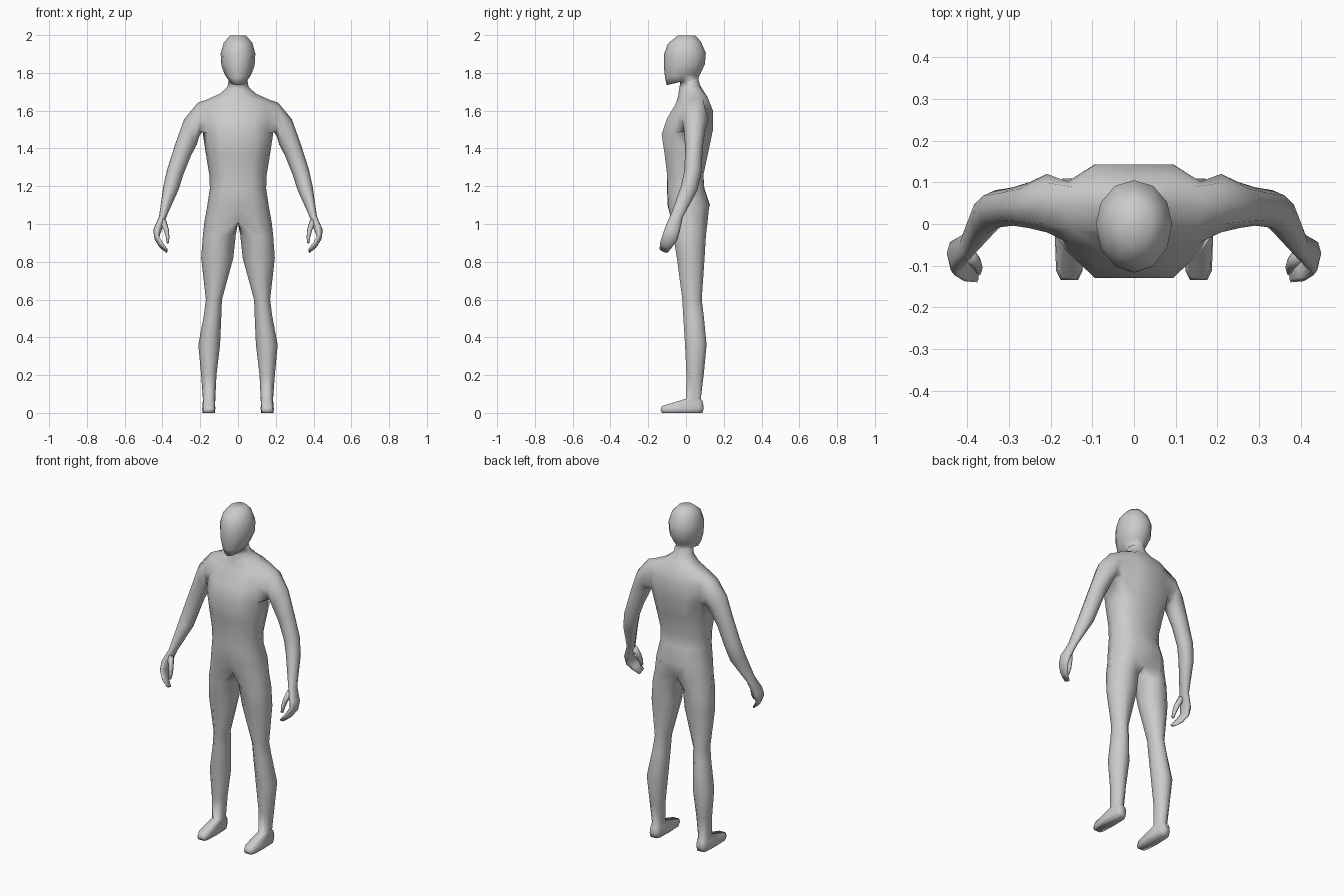
import bpy, bmesh
from math import sin, cos, radians, copysign

bm = bmesh.new()
V = bm.verts.new


def bridge(a, b, closed=True):
    n = len(a)
    for i in range(n if closed else n - 1):
        j = (i + 1) % n
        bm.faces.new((a[i], a[j], b[j], b[i]))


# head and torso, half sections from front centre round the side to back centre
# z front, z back, y front, y back, half width, y of widest point, roundness
body_rows = [
    (1.997, 1.997, -.045, .05, .042, .0, .87),
    (1.955, 1.967, -.096, .078, .075, .0, .87),
    (1.90, 1.905, -.116, .105, .092, .0, .87),
    (1.83, 1.845, -.117, .10, .088, .0, .87),
    (1.775, 1.80, -.111, .078, .069, -.01, .87),
    (1.735, 1.78, -.102, .068, .046, -.02, .87),
    (1.755, 1.765, -.03, .066, .05, .02, .87),
    (1.715, 1.735, -.036, .075, .056, .02, .87),
    (1.675, 1.70, -.042, .095, .095, .04, .92),
    (1.635, 1.67, -.055, .115, .17, .05, 1),
    (1.56, 1.60, -.10, .143, .185, .04, 1),
    (1.475, 1.50, -.129, .143, .188, .03, 1),
    (1.36, 1.38, -.112, .118, .17, .01, 1),
    (1.26, 1.26, -.10, .092, .152, .0, 1),
    (1.19, 1.19, -.10, .097, .149, .0, .98),
    (1.10, 1.10, -.098, .127, .162, .01, .97),
    (1.02, 1.00, -.082, .118, .178, .015, .95),
]


def half_section(zf, zb, yf, yb, w, ys, k):
    m = .5 + .1 * (k > .9)
    out = []
    for fx, fy in ((0, -1), (.5, -k), (.86, -m), (1, 0), (.86, m), (.5, k), (0, 1)):
        y = ys + (ys - yf if fy < 0 else yb - ys) * fy
        out.append(V((fx * w, y, zf + (zb - zf) * (y - yf) / (yb - yf))))
    return out


rows = [half_section(*r) for r in body_rows]
bm.faces.new(rows[0])
for a, b in zip(rows, rows[1:]):
    bridge(a, b, False)

# leg and foot: z front, z back, x inner, x outer, y front, y back, squareness
leg_rows = [
    (.94, .94, .012, .186, -.072, .11, 1),
    (.82, .82, .025, .195, -.052, .102, 1),
    (.60, .60, .085, .17, -.022, .086, 1),
    (.52, .52, .088, .18, -.018, .096, 1),
    (.36, .36, .095, .21, -.008, .112, 1),
    (.20, .20, .114, .195, .0, .096, 1),
    (.075, .075, .12, .186, -.002, .08, .9),
    (.036, .06, .121, .187, -.13, .092, .45),
    (.015, .025, .12, .19, -.137, .096, .45),
    (.0, .0, .123, .187, -.13, .09, .45),
]
hip = rows[-1]
hip[0].co.y, hip[6].co.y = -.055, .085
prev = hip + [V((0, y, 1.005)) for y in (.05, .015, -.02)]
for zf, zb, x0, x1, yf, yb, p in leg_rows:
    ring = []
    for i in range(10):
        t = radians(36 * (i - 3))
        c, s = (copysign(abs(q) ** p, q) for q in (cos(t), sin(t)))
        ring.append(V(((x0 + x1) / 2 + c * (x1 - x0) / 2,
                       (yf + yb) / 2 + s * (yb - yf) / 2,
                       zf + (zb - zf) * (s + 1) / 2)))
    bridge(prev, ring)
    prev = ring
bm.faces.new(prev)


# arm rings from outer point, inner point, y, y radius, forward tilt
def arm_ring(xo, zo, xi, zi, y, r, tilt):
    ring = []
    for j in range(8):
        c, s = cos(radians(45 * j)), sin(radians(45 * j))
        ring.append(V(((xo + xi) / 2 + (xo - xi) / 2 * c, y - r * s,
                       (zo + zi) / 2 + (zo - zi) / 2 * c + tilt * r * s)))
    return ring


def limb(data, start):
    prev = start
    for d in data:
        ring = arm_ring(*d)
        if prev:
            bridge(prev, ring)
        else:
            bm.faces.new(ring)
        prev = ring
    bm.faces.new(prev)


# open the shoulder and grow the arm out of it
r0, r1, r2 = rows[9:12]
bmesh.ops.delete(bm, geom=[r1[3]], context='VERTS')
hole = [r0[3], r0[2], r1[2], r2[2], r2[3], r2[4], r1[4], r0[4]]
limb([
    (.213, 1.642, .205, 1.465, .05, .07, 0),
    (.285, 1.555, .218, 1.42, .045, .055, 0),
    (.33, 1.43, .25, 1.36, .042, .046, 0),
    (.375, 1.29, .29, 1.26, .036, .045, .15),
    (.395, 1.20, .315, 1.18, .017, .042, .35),
    (.418, 1.04, .372, 1.055, -.047, .03, .4),
    (.449, .968, .398, .985, -.07, .037, .4),
    (.443, .925, .417, .932, -.085, .038, .4),
    (.418, .882, .398, .897, -.105, .032, .4),
    (.380, .851, .372, .864, -.118, .022, .4),
], hole)

# thumb
limb([
    (.415, 1.01, .38, 1.02, -.07, .018, .4),
    (.392, .965, .366, .97, -.092, .016, .4),
    (.382, .93, .363, .93, -.105, .014, .4),
    (.378, .90, .366, .90, -.115, .009, .4),
], None)

bmesh.ops.recalc_face_normals(bm, faces=bm.faces[:])
for f in bm.faces:
    f.smooth = True

me = bpy.data.meshes.new("human_figure")
bm.to_mesh(me)
bm.free()
ob = bpy.data.objects.new("human_figure", me)
bpy.context.collection.objects.link(ob)
mod = ob.modifiers.new("mirror", 'MIRROR')
mod.use_clip = True
